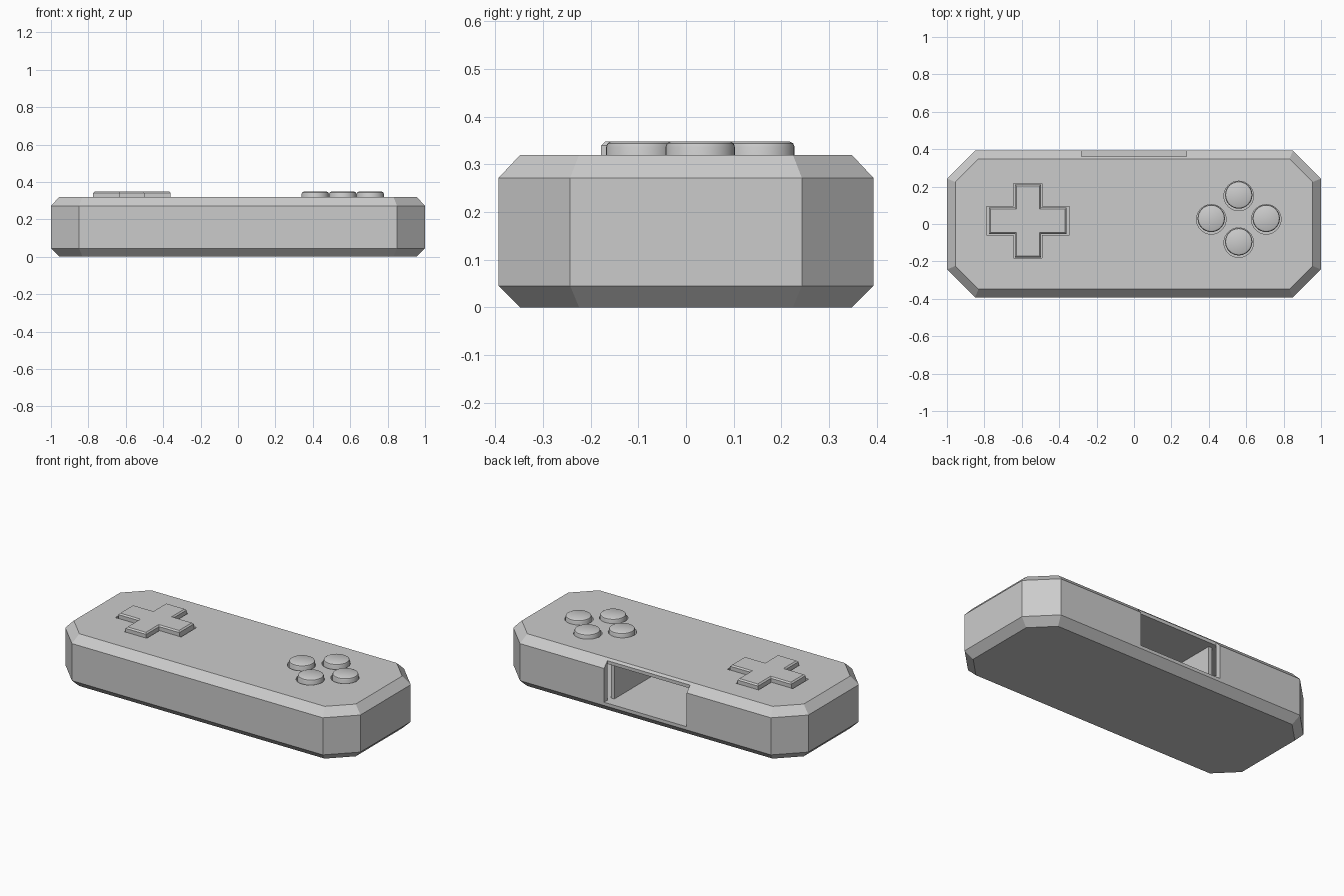
import bpy
import bmesh
from math import sin, cos, tau, tan, radians
from mathutils import Vector

default = bpy.data.objects.get("Cube")
if default:
    bpy.data.objects.remove(default, do_unlink=True)

GREY = (0.6, 0.6, 0.6, 1)
plastic = bpy.data.materials.new("grey plastic")
plastic.use_nodes = True
plastic.diffuse_color = GREY
plastic.node_tree.nodes["Principled BSDF"].inputs["Base Color"].default_value = GREY

HALF_X, HALF_Y, CORNER = 1.0, 0.393, 0.15
SEAM, TOP, BUTTON_TOP = 0.287, 0.32, 0.348


def loft(name, rings):
    """Solid skinned through a list of equal-sized point rings, capped at both ends."""
    bm = bmesh.new()
    loops = [[bm.verts.new(p) for p in ring] for ring in rings]
    for a, b in zip(loops, loops[1:]):
        for i in range(len(a)):
            j = (i + 1) % len(a)
            bm.faces.new((a[i], a[j], b[j], b[i]))
    bm.faces.new(loops[0][::-1])
    bm.faces.new(loops[-1])
    bmesh.ops.recalc_face_normals(bm, faces=bm.faces)
    mesh = bpy.data.meshes.new(name)
    bm.to_mesh(mesh)
    bm.free()
    obj = bpy.data.objects.new(name, mesh)
    bpy.context.collection.objects.link(obj)
    mesh.materials.append(plastic)
    return obj


def case_ring(inset, z):
    """Rectangle with cut corners, offset inward evenly."""
    k = inset * tan(radians(22.5))
    x, y = HALF_X - inset, HALF_Y - inset
    xc, yc = HALF_X - CORNER - k, HALF_Y - CORNER - k
    return [(x, -yc, z), (x, yc, z), (xc, y, z), (-xc, y, z),
            (-x, yc, z), (-x, -yc, z), (-xc, -y, z), (xc, -y, z)]


def circle_ring(center, radius, z, n=32):
    return [(center[0] + radius * cos(tau * i / n),
             center[1] + radius * sin(tau * i / n), z) for i in range(n)]


def cross_ring(center, rx, ry, arm, z):
    """Plus-shaped outline with arms of half width arm."""
    quarter = [(rx, -arm), (rx, arm), (arm, arm)]
    half = quarter + [(arm, ry), (-arm, ry), (-arm, arm)]
    pts = half + [(-x, -y) for x, y in half]
    return [(center[0] + x, center[1] + y, z) for x, y in pts]


def box(name, low, high):
    (x0, y0, z0), (x1, y1, z1) = low, high
    flat = [(x0, y0), (x1, y0), (x1, y1), (x0, y1)]
    return loft(name, [[(x, y, z) for x, y in flat] for z in (z0, z1)])


def cut(target, cutter):
    cutter.hide_render = True
    mod = target.modifiers.new("cut", "BOOLEAN")
    mod.operation = "DIFFERENCE"
    mod.solver = "EXACT"
    mod.object = cutter
    bpy.context.view_layer.objects.active = target
    bpy.ops.object.modifier_apply(modifier=mod.name)
    bpy.data.objects.remove(cutter, do_unlink=True)


# Hollow lower case and flat lid
case = loft("lower_case", [case_ring(d, z) for d, z in (
    (0.045, 0), (0, 0.045), (0, 0.272), (0.014, SEAM), (0.033, SEAM), (0.033, 0.065))])
lid = loft("lid", [case_ring(0.014, SEAM), case_ring(0.045, TOP)])

# Port opening through the back wall and the lid edge
for part in (case, lid):
    cut(part, box("port_cutter", (-0.28, 0.36, 0.065), (0.28, 0.5, 0.4)))

# Side walls of the port bay
for side, x in (("left", 0.27), ("right", -0.27)):
    box(side + "_bay_wall", (x - 0.012, -0.3, 0.06), (x + 0.012, 0.325, SEAM))

# Direction pad in its cross-shaped hole
pad = (-0.567, 0.017)
cut(lid, loft("pad_cutter", [cross_ring(pad, 0.222, 0.2, 0.076, z) for z in (0.25, 0.4)]))
loft("direction_pad", [cross_ring(pad, 0.207 - d, 0.195 - d, 0.07 - d, z)
                       for d, z in ((0, 0.2), (0, BUTTON_TOP - 0.008), (0.008, BUTTON_TOP))])

# Four round buttons in a diamond
middle = Vector((0.56, 0.03))
for name, dx, dy in (("left", 0.147, 0), ("right", -0.147, 0), ("back", 0, 0.125), ("front", 0, -0.125)):
    c = middle + Vector((dx, dy))
    cut(lid, loft("hole_cutter", [circle_ring(c - Vector((0, 0.005)), 0.079, z) for z in (0.25, 0.4)]))
    button = loft(name + "_button", [circle_ring(c, 0.073 - d, z) for d, z in (
        (0, 0.2), (0, BUTTON_TOP - 0.012), (0.003, BUTTON_TOP - 0.004), (0.01, BUTTON_TOP))])
    bpy.ops.object.select_all(action="DESELECT")
    button.select_set(True)
    bpy.context.view_layer.objects.active = button
    bpy.ops.object.shade_smooth_by_angle(angle=radians(30))
